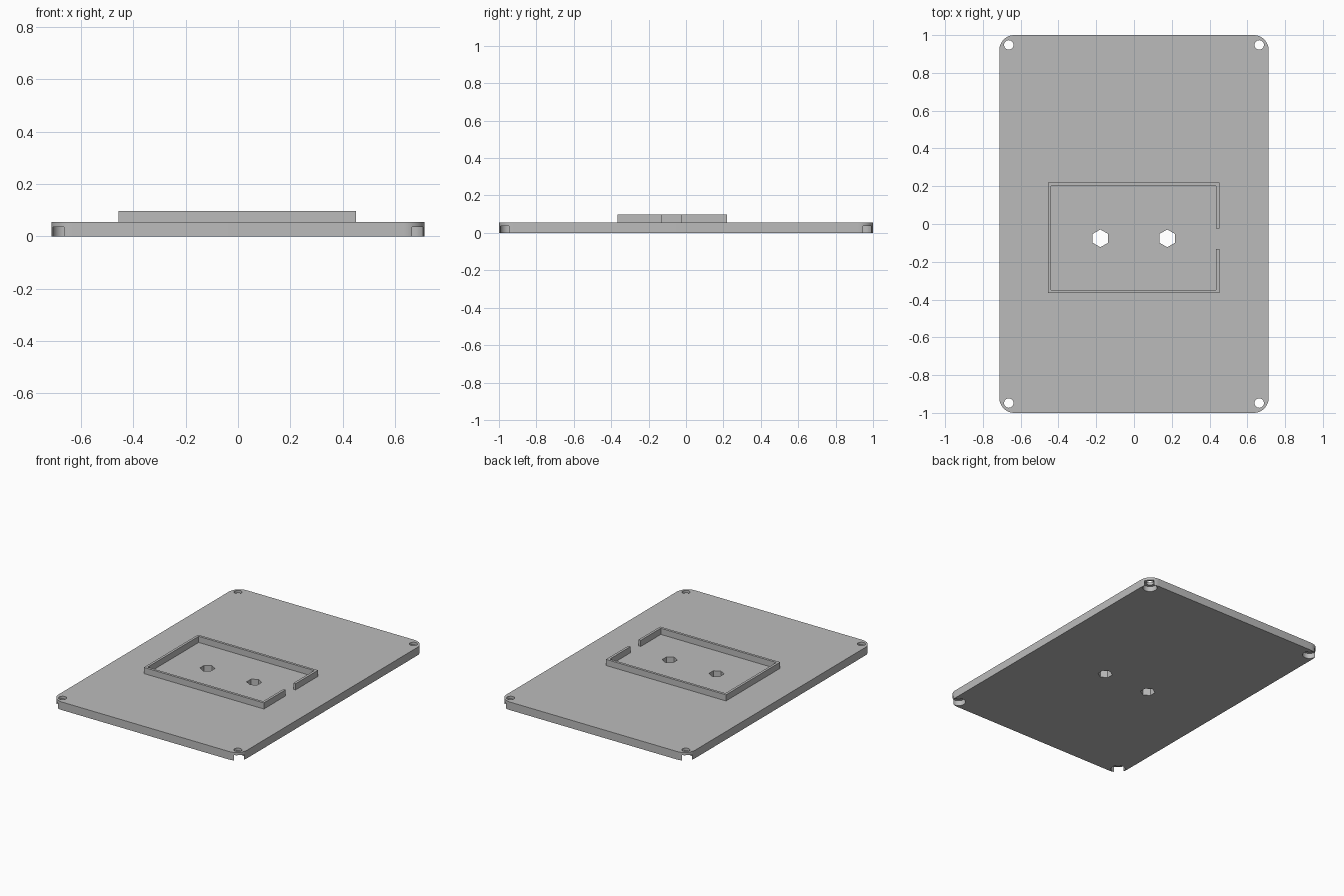
import bpy, bmesh
from math import pi, sin, cos

cube = bpy.data.objects.get("Cube")
if cube:
    bpy.data.objects.remove(cube, do_unlink=True)

HALF_X, HALF_Y, THICK = 0.713, 1.0, 0.055
CORNER_R = 0.08
RECESS_TOP = 0.036

grey = bpy.data.materials.new("plain grey")
grey.use_nodes = True
colour = (0.5, 0.5, 0.5, 1)
grey.diffuse_color = colour
grey.node_tree.nodes["Principled BSDF"].inputs["Base Color"].default_value = colour


def arc(cx, cy, r, start, sweep, n):
    return [(cx + r * cos(start + sweep * i / n), cy + r * sin(start + sweep * i / n))
            for i in range(n + 1)]


def prism(name, outline, z0, z1):
    """Extrude a counter-clockwise outline from z0 to z1."""
    bm = bmesh.new()
    base = bm.faces.new([bm.verts.new((x, y, z0)) for x, y in outline])
    top = bmesh.ops.extrude_face_region(bm, geom=[base])["geom"]
    bmesh.ops.translate(bm, vec=(0, 0, z1 - z0),
                        verts=[g for g in top if isinstance(g, bmesh.types.BMVert)])
    bmesh.ops.recalc_face_normals(bm, faces=bm.faces)
    mesh = bpy.data.meshes.new(name)
    bm.to_mesh(mesh)
    bm.free()
    mesh.materials.append(grey)
    obj = bpy.data.objects.new(name, mesh)
    bpy.context.collection.objects.link(obj)
    return obj


def bore(target, x, y, r, z0, z1, sides=32, turn=0.0):
    """Cut a round or polygonal hole and discard the cutter."""
    cutter = prism("hole_cutter", arc(x, y, r, turn, 2 * pi, sides)[:-1], z0, z1)
    cutter.hide_render = True
    mod = target.modifiers.new("hole", "BOOLEAN")
    mod.operation, mod.solver, mod.object = "DIFFERENCE", "EXACT", cutter
    bpy.context.view_layer.objects.active = target
    bpy.ops.object.modifier_apply(modifier=mod.name)
    bpy.data.objects.remove(cutter, do_unlink=True)


# Base plate with rounded corners
outline = []
for i, (sx, sy) in enumerate([(1, 1), (-1, 1), (-1, -1), (1, -1)]):
    outline += arc(sx * (HALF_X - CORNER_R), sy * (HALF_Y - CORNER_R),
                   CORNER_R, i * pi / 2, pi / 2, 12)
plate = prism("base_plate", outline, 0, THICK)

# Corner screw holes, with head recesses that break through the corners
for sx in (-1, 1):
    for sy in (-1, 1):
        bore(plate, sx * 0.663, sy * 0.948, 0.025, -0.1, 0.2)
        bore(plate, sx * 0.663, sy * 0.948, 0.045, -0.1, RECESS_TOP)

# Hexagonal holes in the middle
for x in (-0.178, 0.176):
    bore(plate, x, -0.076, 0.047, -0.1, 0.2, 6, pi / 2)

# Raised rim, open at a gap in its left side
x0, x1, y0, y1, wall = -0.456, 0.452, -0.366, 0.219, 0.017
gap0, gap1 = -0.132, -0.024
rim_outline = [
    (x1, gap1), (x1, y1), (x0, y1), (x0, y0), (x1, y0), (x1, gap0),
    (x1 - wall, gap0), (x1 - wall, y0 + wall), (x0 + wall, y0 + wall),
    (x0 + wall, y1 - wall), (x1 - wall, y1 - wall), (x1 - wall, gap1)]
rim = prism("raised_rim", rim_outline, THICK - 0.005, 0.097)

# Smooth the curved walls, keep the edges sharp
bpy.ops.object.select_all(action="DESELECT")
plate.select_set(True)
bpy.context.view_layer.objects.active = plate
bpy.ops.object.shade_smooth_by_angle(angle=pi / 6)
